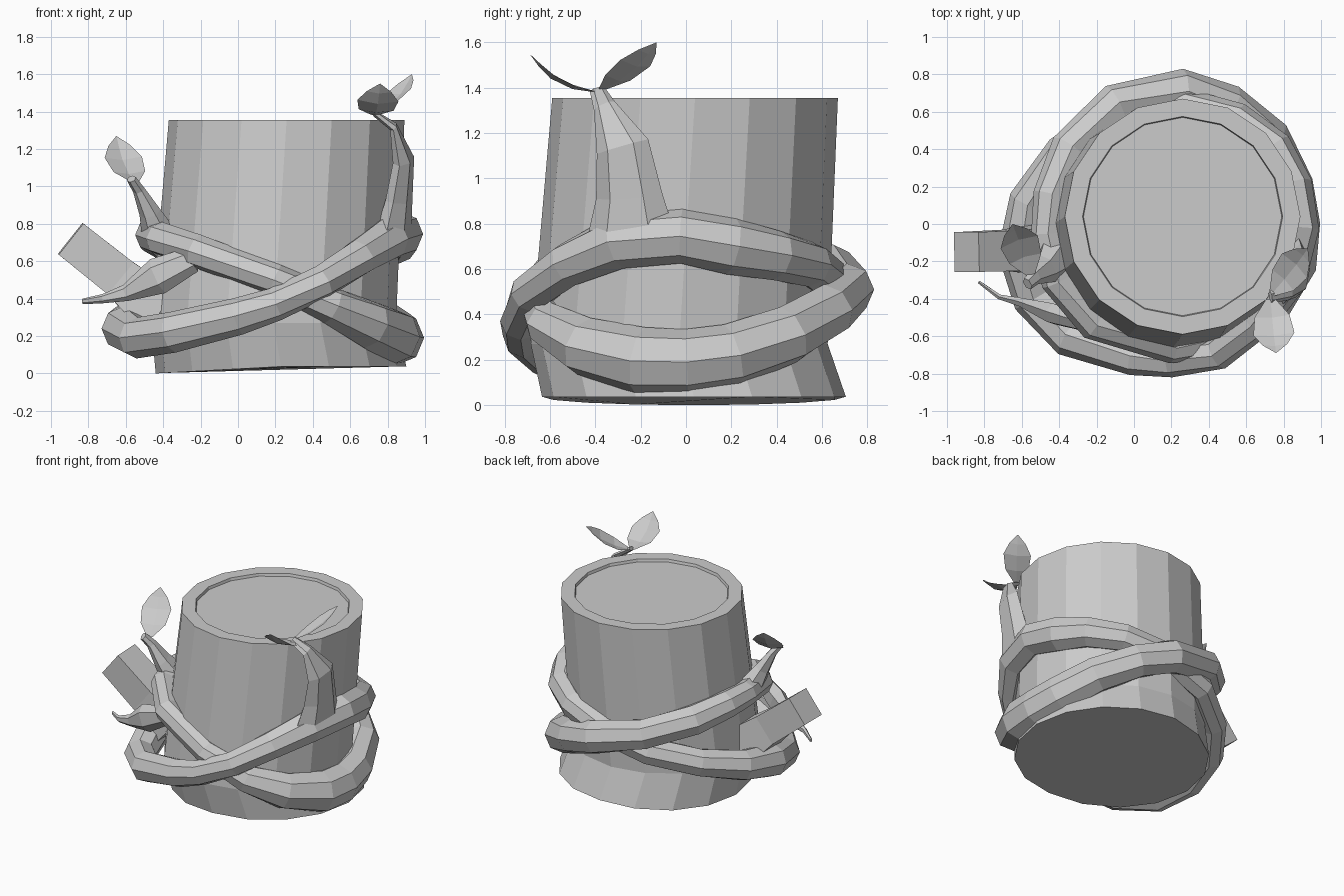
import bpy, bmesh, math
from mathutils import Vector as V

if "Cube" in bpy.data.objects:
    bpy.data.objects.remove(bpy.data.objects["Cube"])


def finish(name, bm):
    bmesh.ops.recalc_face_normals(bm, faces=bm.faces[:])
    me = bpy.data.meshes.new(name)
    bm.to_mesh(me)
    bm.free()
    ob = bpy.data.objects.new(name, me)
    bpy.context.collection.objects.link(ob)
    return ob


def bridge(bm, a, b):
    n = len(a)
    for i in range(n):
        j = (i + 1) % n
        bm.faces.new((a[i], a[j], b[j], b[i]))


def tube(name, pts, sides=8, ref=(0, 0, 1), flat=1.0, closed=False, phase=0.0):
    """Sweep a polygon along (x, y, z, radius) points."""
    bm = bmesh.new()
    p = [V(q[:3]) for q in pts]
    n = len(p)
    rings = []
    for i in range(n):
        if closed:
            t = p[(i + 1) % n] - p[i - 1]
        else:
            t = p[min(i + 1, n - 1)] - p[max(i - 1, 0)]
        t.normalize()
        u = V(ref) - t * t.dot(V(ref))
        u.normalize()
        w = t.cross(u)
        ring = []
        for k in range(sides):
            a = phase + 2 * math.pi * k / sides
            ring.append(bm.verts.new(
                p[i] + pts[i][3] * (u * math.cos(a) + w * flat * math.sin(a))))
        rings.append(ring)
    for a, b in zip(rings, rings[1:]):
        bridge(bm, a, b)
    if closed:
        bridge(bm, rings[-1], rings[0])
    else:
        bm.faces.new(rings[0])
        bm.faces.new(rings[-1])
    return finish(name, bm)


def leaf(name, base, tip, side, width, sag):
    """Pointed leaf sheet folded along its midrib."""
    bm = bmesh.new()
    base, tip = V(base), V(tip)
    axis = (tip - base).normalized()
    s = V(side)
    s = (s - axis * s.dot(axis)).normalized()
    up = s.cross(axis)
    if up.z < 0:
        up = -up
    rows = []
    for t, w in ((0, .2), (.28, .85), (.6, 1.0), (.82, .6)):
        c = base.lerp(tip, t) - up * sag * math.sin(math.pi * t)
        h = s * width * w / 2
        rows.append([bm.verts.new(c - h + up * .02 * w), bm.verts.new(c),
                     bm.verts.new(c + h + up * .02 * w)])
    for a, b in zip(rows, rows[1:]):
        for k in (0, 1):
            bm.faces.new((a[k], a[k + 1], b[k + 1], b[k]))
    end = bm.verts.new(tip)
    for k in (0, 1):
        bm.faces.new((rows[-1][k], rows[-1][k + 1], end))
    return finish(name, bm)


# Stump: leaning 16-sided trunk, flared foot, shallow recessed top
bm = bmesh.new()
rings = []
for cx, cy, z, r in ((.23, .035, .037, .67), (.19, -.03, .27, .655),
                     (.26, .04, 1.355, .63), (.26, .04, 1.355, .535),
                     (.26, .04, 1.335, .53)):
    ring = []
    for k in range(16):
        a = math.pi * k / 8
        dz = .037 * max(0, -math.cos(a)) if z < .1 else 0
        ring.append(bm.verts.new((cx + r * math.cos(a), cy + r * math.sin(a), z - dz)))
    rings.append(ring)
for a, b in zip(rings, rings[1:]):
    bridge(bm, a, b)
bm.faces.new(rings[0])
bm.faces.new(rings[-1])
finish("stump", bm)

# Two tilted vine loops crossing at front and back
tube("vine_high_left", [
    (-.46, -.05, .74, .09), (-.41, -.3, .72, .09), (-.22, -.53, .655, .09),
    (.2, -.66, .50, .085), (.5, -.61, .36, .10), (.7, -.45, .26, .13),
    (.83, -.2, .195, .15), (.85, 0, .19, .145), (.82, .2, .22, .14),
    (.71, .45, .31, .13), (.5, .63, .42, .12), (.26, .71, .51, .12),
    (-.1, .64, .60, .11), (-.34, .4, .68, .11), (-.44, .15, .73, .10)], closed=True)
tube("vine_high_right", [
    (-.61, -.15, .24, .12), (-.54, -.4, .19, .11), (-.35, -.6, .22, .11),
    (0, -.71, .305, .10), (.2, -.73, .37, .09), (.45, -.69, .49, .09),
    (.65, -.52, .62, .10), (.8, -.3, .72, .12), (.87, -.02, .745, .12),
    (.83, .2, .70, .125), (.74, .4, .66, .11), (.55, .55, .62, .10),
    (.26, .63, .55, .10), (-.1, .58, .45, .10), (-.38, .38, .36, .10),
    (-.56, .12, .29, .11)], closed=True)

# Shoots growing from the vines
tube("right_shoot", [(.83, -.24, .74, .2), (.86, -.25, .92, .15), (.885, -.28, 1.14, .12),
                     (.83, -.36, 1.32, .05), (.73, -.39, 1.39, .035)],
     sides=6, ref=(.2, 1, 0), flat=.45)
tube("left_shoot", [(-.42, -.18, .74, .13), (-.47, -.24, .86, .08),
                    (-.53, -.28, .98, .045), (-.57, -.32, 1.04, .035)],
     sides=6, ref=(.3, -1, 0), flat=.7)
tube("front_shoot", [(-.24, -.54, .61, .07), (-.43, -.48, .52, .10), (-.6, -.42, .43, .045),
                     (-.72, -.39, .40, .025), (-.83, -.31, .385, .015)],
     sides=6, flat=.6)

# Leaves
leaf("right_leaf_back", (.74, -.37, 1.39), (.93, -.13, 1.6), (1, -1, .2), .19, .03)
leaf("right_leaf_front", (.73, -.40, 1.38), (.76, -.69, 1.55), (1, 0, 0), .22, .05)
leaf("left_leaf", (-.55, -.27, 1.02), (-.65, 0, 1.27), (1, .3, 0), .21, .04)

# Square broken branch stub
tube("branch_stub", [(-.42, -.13, .33, .2), (-.63, -.14, .51, .155), (-.895, -.15, .72, .15)],
     sides=4, ref=(0, 1, 0), phase=math.pi / 4)
